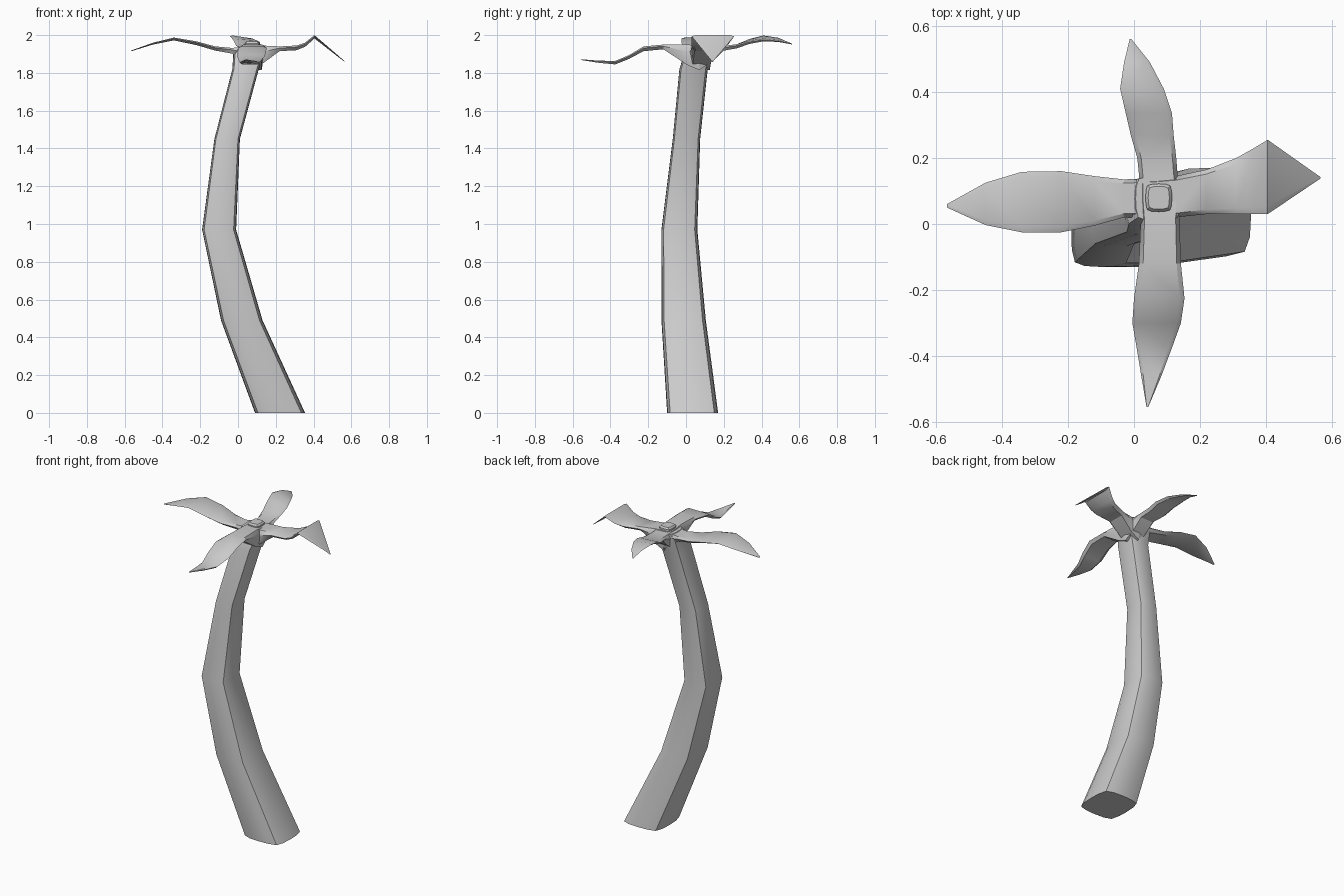
import bpy, bmesh, math


def loft(name, rings, angle=30):
    """Skin a list of equal-length point rings and cap both ends."""
    bm = bmesh.new()
    vs = [[bm.verts.new(p) for p in r] for r in rings]
    n = len(rings[0])
    for a, b in zip(vs, vs[1:]):
        for i in range(n):
            j = (i + 1) % n
            bm.faces.new((a[i], a[j], b[j], b[i]))
    bm.faces.new(vs[0])
    bm.faces.new(vs[-1])
    bmesh.ops.recalc_face_normals(bm, faces=bm.faces)
    me = bpy.data.meshes.new(name)
    bm.to_mesh(me)
    bm.free()
    ob = bpy.data.objects.new(name, me)
    bpy.context.collection.objects.link(ob)
    bpy.ops.object.select_all(action='DESELECT')
    ob.select_set(True)
    bpy.context.view_layer.objects.active = ob
    bpy.ops.object.shade_smooth_by_angle(angle=math.radians(angle))
    return ob


# Rounded-square section, one quarter turned four times
QUARTER = [(1, 0), (.98, .45), (.88, .85), (.55, .97)]
SECTION = []
for k in range(4):
    for x, y in QUARTER:
        for _ in range(k):
            x, y = -y, x
        SECTION.append((x, y))


def box_ring(z, x0, x1, y0, y1):
    return [((x0 + x1) / 2 + u * (x1 - x0) / 2,
             (y0 + y1) / 2 + v * (y1 - y0) / 2, z) for u, v in SECTION]


# Bent, tapering trunk
loft("trunk", [box_ring(*r) for r in [
    (0, .09, .355, -.10, .17),
    (.49, -.09, .13, -.13, .105),
    (.97, -.19, -.01, -.13, .06),
    (1.45, -.125, .01, -.07, .075),
    (1.82, -.03, .11, -.035, .115),
    (1.90, -.025, .135, -.01, .14),
    (1.94, .005, .14, .01, .145)]])

# Small knob on the crown
loft("crown_knob", [box_ring(*r) for r in [
    (1.92, .035, .115, .037, .122),
    (1.955, .035, .115, .037, .122),
    (1.965, .043, .107, .045, .114)]])


def frond(name, axis, rings):
    """Rings: distance, side a, side b, top height, thickness, tilt of side b."""
    out = []
    for t, a, b, z, th, tilt in rings:
        ring = []
        for u, v in [(0, .65), (.1, 1), (.9, 1), (1, .65), (.88, 0), (.12, 0)]:
            w = a + (b - a) * u
            h = z - th * (1 - v) + tilt * u
            ring.append((t, w, h) if axis == 'x' else (w, t, h))
        out.append(ring)
    loft(name, out)


# Four fronds, thick under the root and thin at the tip
frond("frond_right", 'x', [
    (.07, .02, .14, 1.945, .13, 0),
    (.125, .02, .145, 1.945, .10, 0),
    (.22, .03, .165, 1.94, .025, 0),
    (.31, .03, .20, 1.945, .025, 0),
    (.355, .03, .225, 1.96, .022, 0),
    (.405, .03, .255, 2.0, .018, 0),
    (.565, .138, .142, 1.862, .004, 0)])
frond("frond_left", 'x', [
    (.07, .02, .14, 1.945, .12, 0),
    (-.03, .02, .135, 1.932, .03, 0),
    (-.12, -.005, .145, 1.94, .022, 0),
    (-.22, -.025, .16, 1.967, .02, 0),
    (-.34, -.025, .158, 1.987, .015, 0),
    (-.45, -.003, .125, 1.96, .01, 0),
    (-.567, .05, .06, 1.918, .004, 0)])
frond("frond_front", 'y', [
    (.07, .015, .14, 1.945, .13, 0),
    (.01, .02, .138, 1.95, .11, 0),
    (-.12, .015, .142, 1.95, .025, 0),
    (-.225, 0, .153, 1.94, .025, 0),
    (-.30, -.005, .142, 1.895, .02, 0),
    (-.375, .008, .115, 1.863, .018, 0),
    (-.46, .022, .083, 1.865, .012, 0),
    (-.555, .038, .043, 1.872, .004, 0)])
frond("frond_back", 'y', [
    (.07, .015, .14, 1.945, .13, 0),
    (.15, .015, .132, 1.94, .07, 0),
    (.20, .01, .128, 1.943, .025, 0),
    (.27, -.01, .12, 1.952, .022, 0),
    (.335, -.025, .115, 1.98, .018, -.01),
    (.41, -.042, .09, 2.0, .015, -.02),
    (.49, -.03, .048, 1.987, .01, -.015),
    (.56, -.013, -.008, 1.955, .004, 0)])
